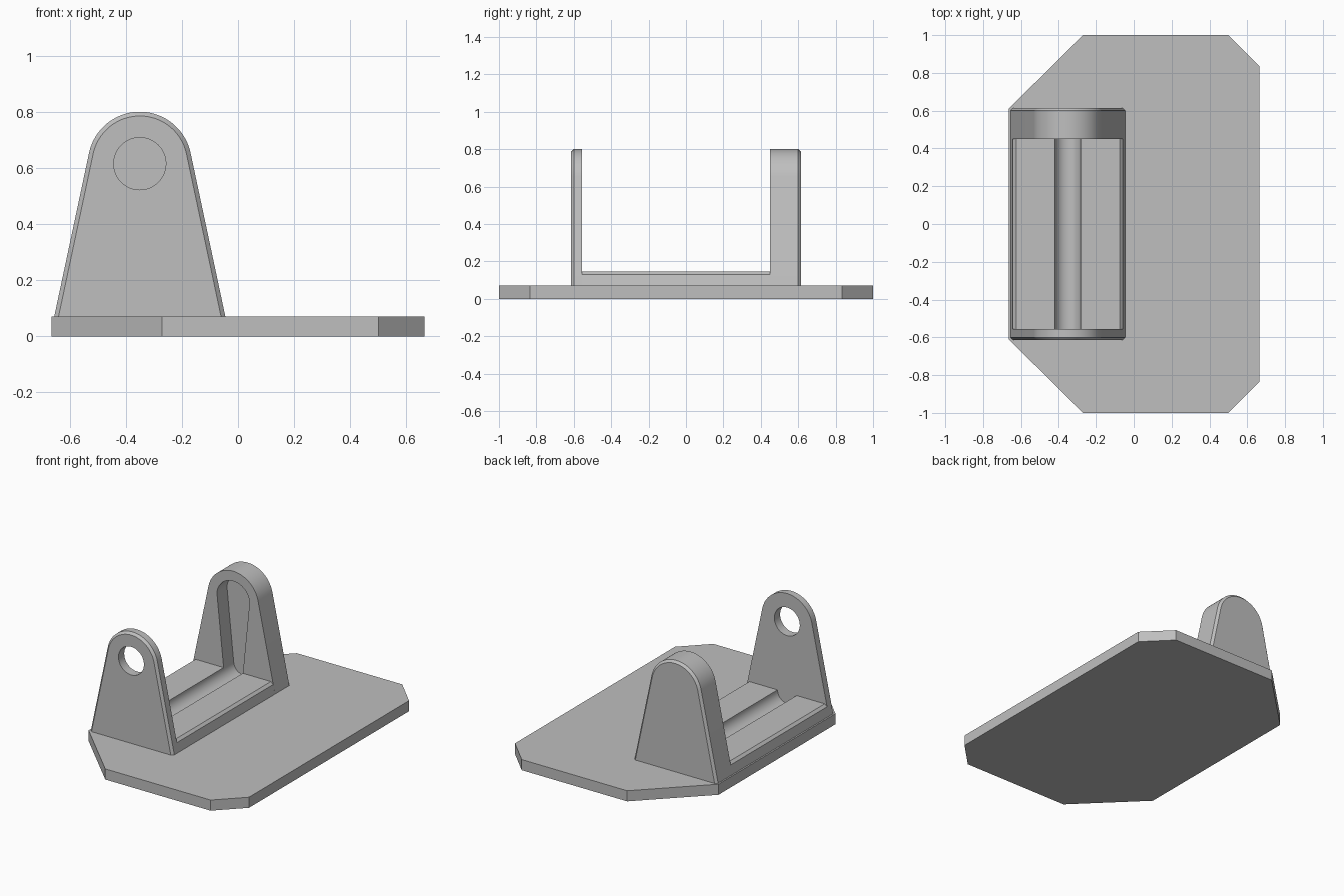
import bpy, bmesh
from math import sin, cos, pi, radians

if "Cube" in bpy.data.objects:
    bpy.data.objects.remove(bpy.data.objects["Cube"])

GREY = (0.52, 0.52, 0.52, 1)
mat = bpy.data.materials.new("plain grey")
mat.use_nodes = True
mat.diffuse_color = GREY
mat.node_tree.nodes["Principled BSDF"].inputs["Base Color"].default_value = GREY

CX, CZ = -0.35, 0.615      # pin axis
BASE = 0.07                # top of the mounting plate
TAPER = radians(12)        # lean of the lug sides
BEVEL = 0.015
DECK = 0.145
GROOVE = 0.07


def arc(cx, cz, r, start, end, n):
    return [(cx + r * cos(start + (end - start) * i / n),
             cz + r * sin(start + (end - start) * i / n)) for i in range(n + 1)]


def loft(name, loops):
    """Closed solid through matching loops of 3D points."""
    bm = bmesh.new()
    rings = [[bm.verts.new(p) for p in loop] for loop in loops]
    for a, b in zip(rings, rings[1:]):
        for i in range(len(a)):
            j = (i + 1) % len(a)
            bm.faces.new((a[i], a[j], b[j], b[i]))
    bm.faces.new(rings[0])
    bm.faces.new(rings[-1])
    bmesh.ops.recalc_face_normals(bm, faces=bm.faces)
    mesh = bpy.data.meshes.new(name)
    bm.to_mesh(mesh)
    bm.free()
    mesh.materials.append(mat)
    obj = bpy.data.objects.new(name, mesh)
    bpy.context.collection.objects.link(obj)
    return obj


def at_y(profile, y):
    return [(x, y, z) for x, z in profile]


def lug_profile(inset=0):
    r = 0.185 - inset
    w = (r + (CZ - BASE) * sin(TAPER)) / cos(TAPER)
    return ([(CX - w, BASE), (CX + w, BASE)]
            + arc(CX, CZ, r, TAPER, pi - TAPER, 40))


def lug(name, inner, outer):
    shoulder = outer - BEVEL * (1 if outer > 0 else -1)
    return loft(name, [at_y(lug_profile(), inner), at_y(lug_profile(), shoulder),
                       at_y(lug_profile(BEVEL), outer)])


def cut(obj, name, profile, y0, y1):
    cutter = loft(name, [at_y(profile, y0), at_y(profile, y1)])
    cutter.hide_render = True
    cutter.hide_viewport = False
    mod = obj.modifiers.new("cut", "BOOLEAN")
    mod.operation = "DIFFERENCE"
    mod.solver = "EXACT"
    mod.object = cutter
    bpy.context.view_layer.objects.active = obj
    bpy.ops.object.modifier_apply(modifier=mod.name)
    bpy.data.objects.remove(cutter)


# Mounting plate with clipped corners
half = [(-0.665, 0.61), (-0.27, 1), (0.5, 1), (0.665, 0.835)]
outline = half + [(x, -y) for x, y in reversed(half)]
plate = loft("mounting_plate", [[(x, y, z) for x, y in outline] for z in (0, BASE)])

# Front lug with a round pin hole
front = lug("front_lug", -0.555, -0.615)
cut(front, "hole_cutter", arc(CX, CZ, 0.093, 0, 2 * pi * 47 / 48, 47), -0.7, -0.5)

# Back lug with a tapering blind slot that runs down into the groove
back = lug("back_lug", 0.45, 0.615)
slot = arc(CX, CZ, 0.12, 0.1, pi - 0.1, 32) + arc(CX, DECK, GROOVE, pi + 0.1, 2 * pi - 0.1, 24)
cut(back, "slot_cutter", slot, 0.4, 0.555)

# Deck between the lugs, with bevelled edges and a half-round groove
side = [(0.305, BASE), (0.292, DECK - BEVEL), (0.275, DECK)]
deck_profile = ([(CX + x, z) for x, z in side]
                + arc(CX, DECK, GROOVE, 0, -pi, 24)
                + [(CX - x, z) for x, z in reversed(side)])
deck = loft("grooved_deck", [at_y(deck_profile, y) for y in (-0.555, 0.45)])

# Smooth curves, sharp edges
for obj in (plate, front, back, deck):
    bpy.ops.object.select_all(action="DESELECT")
    obj.select_set(True)
    bpy.context.view_layer.objects.active = obj
    bpy.ops.object.shade_smooth_by_angle(angle=radians(25))
